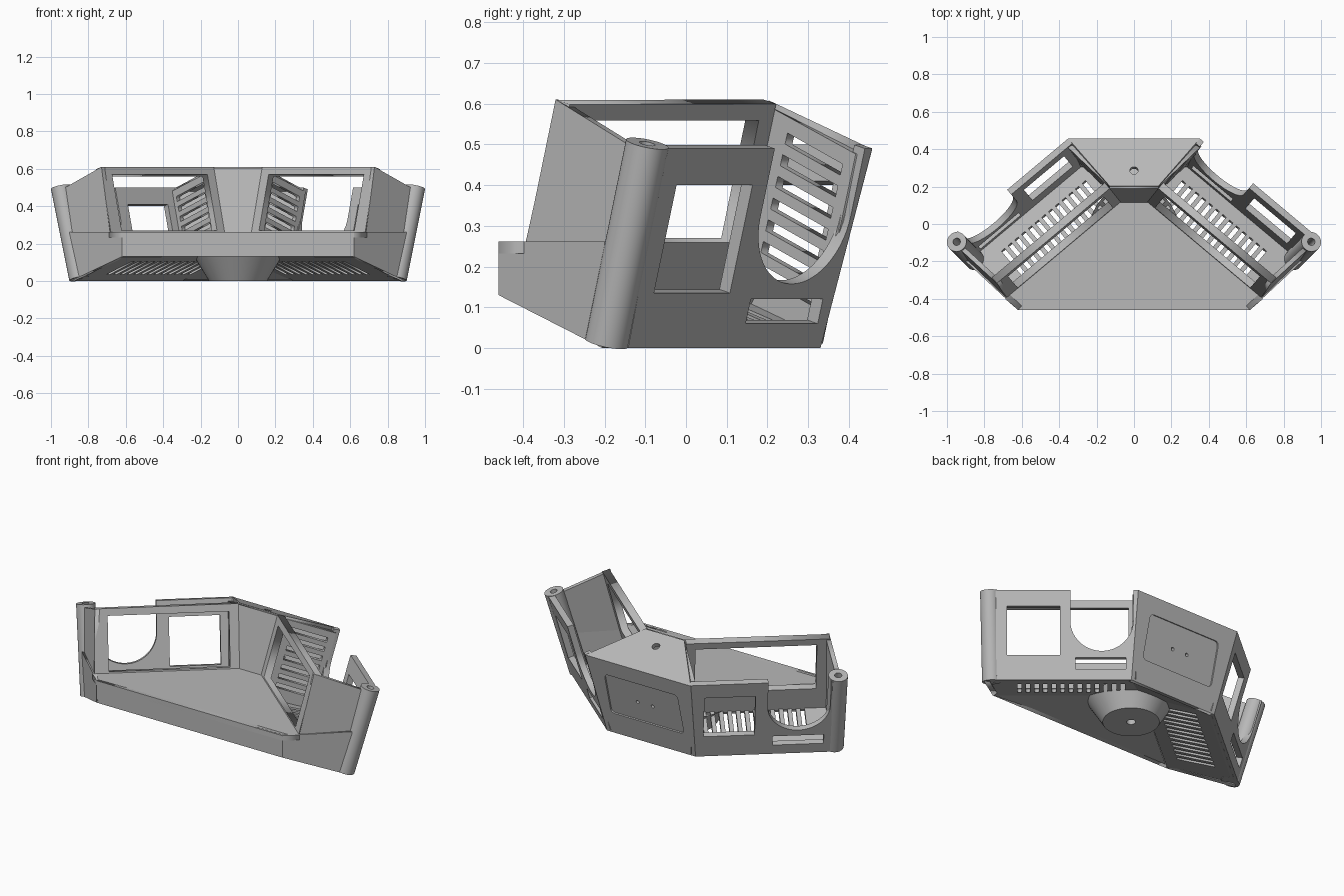
import bpy, math
from mathutils import Vector, Matrix

if "Cube" in bpy.data.objects:
    bpy.data.objects.remove(bpy.data.objects["Cube"])

grey = bpy.data.materials.new("warm_grey_plastic")
grey.diffuse_color = (0.48, 0.48, 0.48, 1)
grey.use_nodes = True
grey.node_tree.nodes["Principled BSDF"].inputs["Base Color"].default_value = grey.diffuse_color

CENTRE = (0, 0.25, 0.3)      # inside the middle compartment
WING = (0.47, -0.05, 0.25)   # inside a wing
BASE = (0, -0.2, 0.2)        # inside the front base


def rect(x0, x1, y0, y1, skew=0.0):
    return [(x0 - skew * y0, y0), (x1 - skew * y0, y0), (x1 - skew * y1, y1), (x0 - skew * y1, y1)]


def circle(x, y, r, n=32):
    return [(x + r * math.cos(2 * math.pi * i / n), y + r * math.sin(2 * math.pi * i / n)) for i in range(n)]


def round_rect(x0, x1, y0, y1, r):
    out = []
    for k, (x, y) in enumerate(rect(x0 + r, x1 - r, y0 + r, y1 - r)):
        for i in range(5):
            a = math.pi * (1 + k / 2 + i / 8)
            out.append((x + r * math.cos(a), y + r * math.sin(a)))
    return out


def extrude_outline(name, loops, matrix, thick):
    """Flat outline with holes, thickened both ways and turned into a mesh."""
    cu = bpy.data.curves.new(name, 'CURVE')
    cu.dimensions = '2D'
    cu.fill_mode = 'BOTH'
    cu.extrude = thick / 2
    for loop in loops:
        sp = cu.splines.new('POLY')
        sp.points.add(len(loop) - 1)
        for p, (x, y) in zip(sp.points, loop):
            p.co = (x, y, 0, 1)
        sp.use_cyclic_u = True
    tmp = bpy.data.objects.new(name + "_outline", cu)
    bpy.context.collection.objects.link(tmp)
    dg = bpy.context.evaluated_depsgraph_get()
    me = bpy.data.meshes.new_from_object(tmp.evaluated_get(dg))
    bpy.data.objects.remove(tmp)
    me.transform(matrix)
    me.materials.clear()
    me.materials.append(grey)
    ob = bpy.data.objects.new(name, me)
    bpy.context.collection.objects.link(ob)
    return ob


def smooth(ob):
    bpy.ops.object.select_all(action='DESELECT')
    ob.select_set(True)
    bpy.context.view_layer.objects.active = ob
    bpy.ops.object.shade_smooth_by_angle(angle=math.radians(30))


def panel(name, pts, inside, holes=(), thick=0.03, side=1, notch=None, sink=0.0):
    """Plate through 3D corners, thickened towards the inside point.
    Local x runs along the first edge, local y towards the last corner."""
    flip = lambda p: Vector((p[0] * side, p[1], p[2]))
    pts = [flip(p) for p in pts]
    o = pts[0]
    ax = (pts[1] - o).normalized()
    ay = pts[-1] - o
    ay = (ay - ax * ay.dot(ax)).normalized()
    az = ax.cross(ay)
    s = 1 if az.dot(flip(inside) - o) > 0 else -1
    pos = o + az * s * (thick / 2 + sink)
    loop = [((p - o).dot(ax), (p - o).dot(ay)) for p in pts]
    if notch:                      # U-shaped cut in the top edge
        xc, yc, r = notch
        top = loop[2][1]
        arc = [(xc + r * math.cos(a), yc - r * math.sin(a))
               for a in [math.pi * i / 28 for i in range(29)]]
        loop[3:3] = [(xc + r, top)] + arc + [(xc - r, top)]
    m = Matrix((ax, ay, az)).transposed().to_4x4()
    m.translation = pos
    return extrude_outline(name, [loop] + list(holes), m, thick)


# Parts shared by both wings
floor_slots = [rect(0.035 + 0.047 * i, 0.058 + 0.047 * i, 0.095, 0.315) for i in range(13)]
side_slots = [rect(0.085, 0.295, 0.08 + 0.055 * i, 0.108 + 0.055 * i, 0.1) for i in range(7)]

for side, tag in ((1, "right"), (-1, "left")):
    # Sloping vented floor
    panel(f"{tag}_wing_floor",
          [(0.285, 0.317, 0.004), (0.849, -0.156, 0.004), (0.87, -0.19, 0.01), (0.62, -0.455, 0.13),
           (0, 0.061, 0.13)], WING, floor_slots, 0.028, side)
    # Leaning screen frame
    panel(f"{tag}_screen_frame",
          [(0.05, 0.09, 0.13), (0.66, -0.422, 0.13), (0.73, -0.32, 0.61), (0.13, 0.19, 0.61)],
          WING, [rect(0.05, 0.715, 0.145, 0.455)], 0.042, side)
    # Rear wing wall; window and round cut swap places between the wings
    if side == 1:
        holes = [rect(0.39, 0.68, 0.14, 0.415), rect(0.03, 0.305, 0.062, 0.125)]
        notch = (0.162, 0.335, 0.172)
    else:
        holes = [rect(0.04, 0.32, 0.14, 0.415), rect(0.42, 0.70, 0.062, 0.125)]
        notch = (0.56, 0.335, 0.172)
    smooth(panel(f"{tag}_rear_wall",
                 [(0.295, 0.33, 0), (0.858, -0.142, 0), (0.955, -0.05, 0.49), (0.352, 0.457, 0.49)],
                 WING, holes, 0.035, side, notch))
    # End wall between screen frame and post
    panel(f"{tag}_end_wall",
          [(0.682, -0.396, 0.24), (0.88, -0.205, 0.24), (0.932, -0.12, 0.49), (0.73, -0.32, 0.61)],
          WING, (), 0.025, side)
    # Angled corner wall of the base
    panel(f"{tag}_base_corner",
          [(0.62, -0.46, 0.262), (0.9, -0.2, 0.262), (0.88, -0.19, 0.0), (0.62, -0.46, 0.13)],
          BASE, (), 0.03, side)
    # Slotted divider beside the middle compartment
    panel(f"{tag}_slotted_divider",
          [(0.058, 0.1, 0.135), (0.286, 0.318, 0.012), (0.338, 0.44, 0.475), (0.135, 0.2, 0.595)],
          CENTRE, side_slots, 0.025, side)
    # Hollow leaning post
    a, b = Vector((0.85 * side, -0.195, 0.012)), Vector((0.948 * side, -0.095, 0.502))
    m = (b - a).to_track_quat('Z', 'Y').to_matrix().to_4x4()
    m.translation = (a + b) / 2
    smooth(extrude_outline(f"{tag}_post", [circle(0, 0, 0.053, 40), circle(0, 0, 0.02, 24)], m, (b - a).length))

# Front base: shelf, front wall and underside
panel("front_shelf",
      [(0.075, 0.115, 0.262), (-0.075, 0.115, 0.262), (-0.69, -0.4, 0.262), (-0.62, -0.46, 0.262),
       (0.62, -0.46, 0.262), (0.69, -0.4, 0.262)], BASE)
panel("front_wall", [(-0.62, -0.46, 0.13), (0.62, -0.46, 0.13), (0.62, -0.46, 0.262), (-0.62, -0.46, 0.262)], BASE)
panel("base_underside", [(-0.62, -0.46, 0.13), (0.62, -0.46, 0.13), (0, 0.061, 0.13)], BASE, (), 0.025)

# Middle compartment: inner panel, roof, floor and recessed back
panel("centre_panel", [(-0.05, 0.09, 0.13), (0.05, 0.09, 0.13), (0.13, 0.19, 0.605), (-0.13, 0.19, 0.605)], CENTRE)
panel("centre_roof", [(-0.13, 0.203, 0.608), (0.13, 0.203, 0.608), (0.352, 0.457, 0.488), (-0.352, 0.457, 0.488)],
      CENTRE, [circle(0.13, 0.092, 0.022)], 0.025)
panel("centre_floor", [(-0.285, 0.317, 0.004), (0.285, 0.317, 0.004), (0, 0.061, 0.13)], CENTRE, (), 0.025)
back = [(-0.295, 0.33, 0), (0.295, 0.33, 0), (0.352, 0.457, 0.488), (-0.352, 0.457, 0.488)]
panel("back_wall_rim", back, CENTRE, [round_rect(0.052, 0.538, 0.14, 0.405, 0.025)], 0.009)
panel("back_wall", back, CENTRE, [circle(0.245, 0.265, 0.01, 16), circle(0.345, 0.265, 0.01, 16)], 0.025, sink=0.009)

# Tapered mounting boss under the base, with a screw hole
profile = [(0.025, 0.13), (0.025, 0.0), (0.155, 0.0), (0.235, 0.13)]
N = 48
verts = [(r * math.cos(2 * math.pi * i / N), -0.025 + r * math.sin(2 * math.pi * i / N), z)
         for r, z in profile for i in range(N)]
faces = [(k * N + i, k * N + (i + 1) % N, (k + 1) * N + (i + 1) % N, (k + 1) * N + i)
         for k in range(3) for i in range(N)]
me = bpy.data.meshes.new("mounting_boss")
me.from_pydata(verts, [], faces)
me.materials.append(grey)
boss = bpy.data.objects.new("mounting_boss", me)
bpy.context.collection.objects.link(boss)
smooth(boss)
